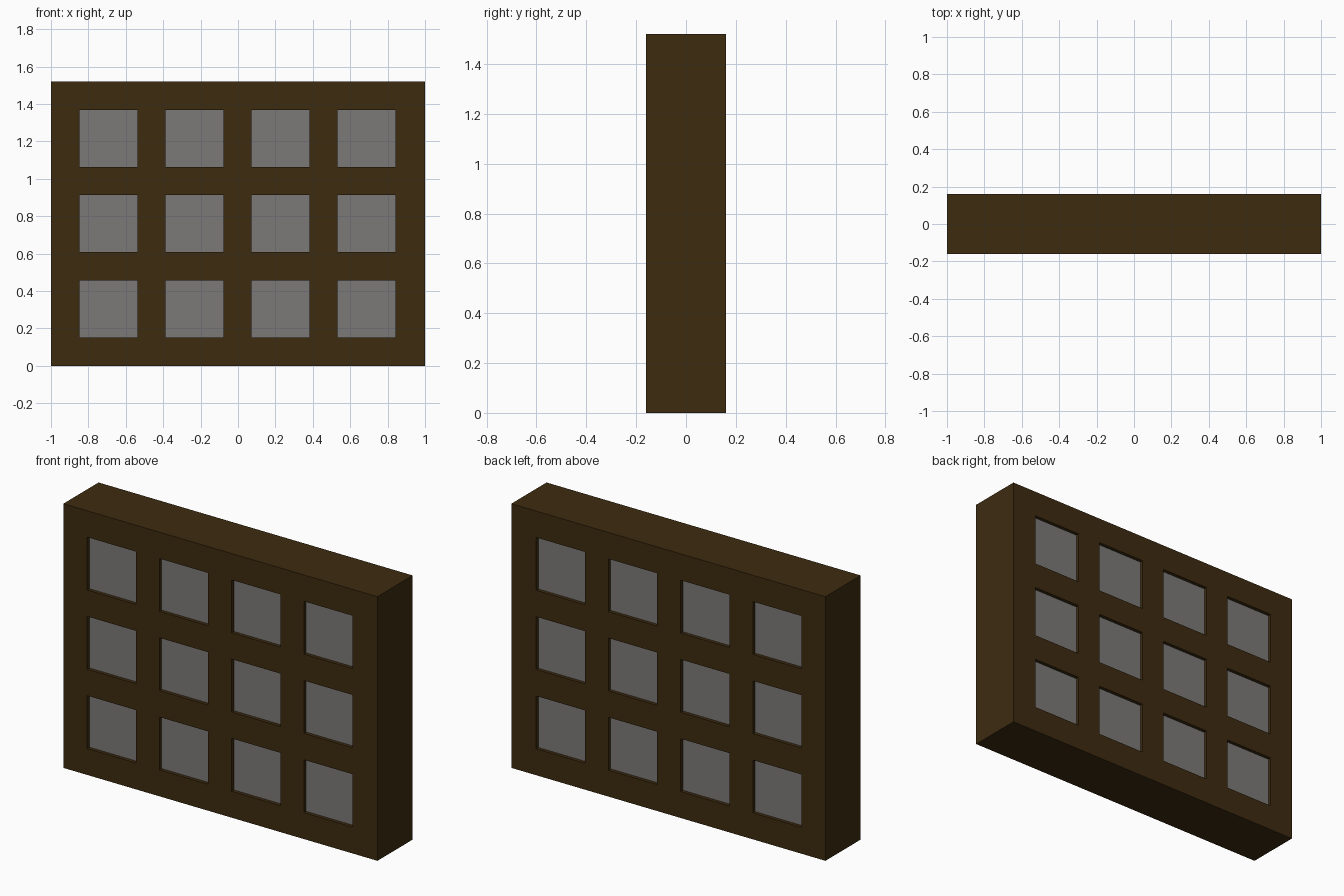
import bpy, bmesh

if "Cube" in bpy.data.objects:
    bpy.data.objects.remove(bpy.data.objects["Cube"])

HALF_DEPTH = 0.16
RECESS = 0.02
COLS, ROWS = 4, 3


def material(name, rgb):
    mat = bpy.data.materials.new(name)
    mat.diffuse_color = (*rgb, 1)
    mat.use_nodes = True
    mat.node_tree.nodes["Principled BSDF"].inputs["Base Color"].default_value = mat.diffuse_color
    return mat


def add_object(name, bm, mat=None):
    bmesh.ops.recalc_face_normals(bm, faces=bm.faces)
    mesh = bpy.data.meshes.new(name)
    bm.to_mesh(mesh)
    bm.free()
    obj = bpy.data.objects.new(name, mesh)
    bpy.context.collection.objects.link(obj)
    if mat:
        mesh.materials.append(mat)
    return obj


def edges(start, end, first, size, pitch, count):
    """Grid lines alternating between bar and opening."""
    inner = [first + i * pitch + d for i in range(count) for d in (0, size)]
    return [start, *inner, end]


xs = edges(-1, 1, -0.848, 0.31, 0.46, COLS)
zs = edges(0, 1.52, 0.152, 0.304, 0.456, ROWS)
wood = material("dark_wood", (0.047, 0.024, 0.005))
glass = material("grey_glass", (0.2, 0.195, 0.19))

# Frame: grid of bars with openings left out, extruded to full depth
bm = bmesh.new()
verts = [[bm.verts.new((x, -HALF_DEPTH, z)) for z in zs] for x in xs]
for i in range(len(xs) - 1):
    for k in range(len(zs) - 1):
        if i % 2 and k % 2:
            continue
        bm.faces.new((verts[i][k], verts[i + 1][k],
                      verts[i + 1][k + 1], verts[i][k + 1]))
front = list(bm.faces)
extruded = bmesh.ops.extrude_face_region(bm, geom=front, use_keep_orig=True)
bmesh.ops.translate(bm, vec=(0, 2 * HALF_DEPTH, 0),
                    verts=[g for g in extruded["geom"]
                           if isinstance(g, bmesh.types.BMVert)])
add_object("window_frame", bm, wood)

# Panes: one block per opening, set back slightly on both sides
for i in range(COLS):
    for k in range(ROWS):
        x0, x1 = xs[2 * i + 1:2 * i + 3]
        z0, z1 = zs[2 * k + 1:2 * k + 3]
        bm = bmesh.new()
        bmesh.ops.create_cube(bm, size=1)
        bmesh.ops.scale(bm, verts=bm.verts,
                        vec=(x1 - x0, 2 * (HALF_DEPTH - RECESS), z1 - z0))
        bmesh.ops.translate(bm, verts=bm.verts,
                            vec=((x0 + x1) / 2, 0, (z0 + z1) / 2))
        add_object(f"pane_{i + 1}_{k + 1}", bm, glass)
